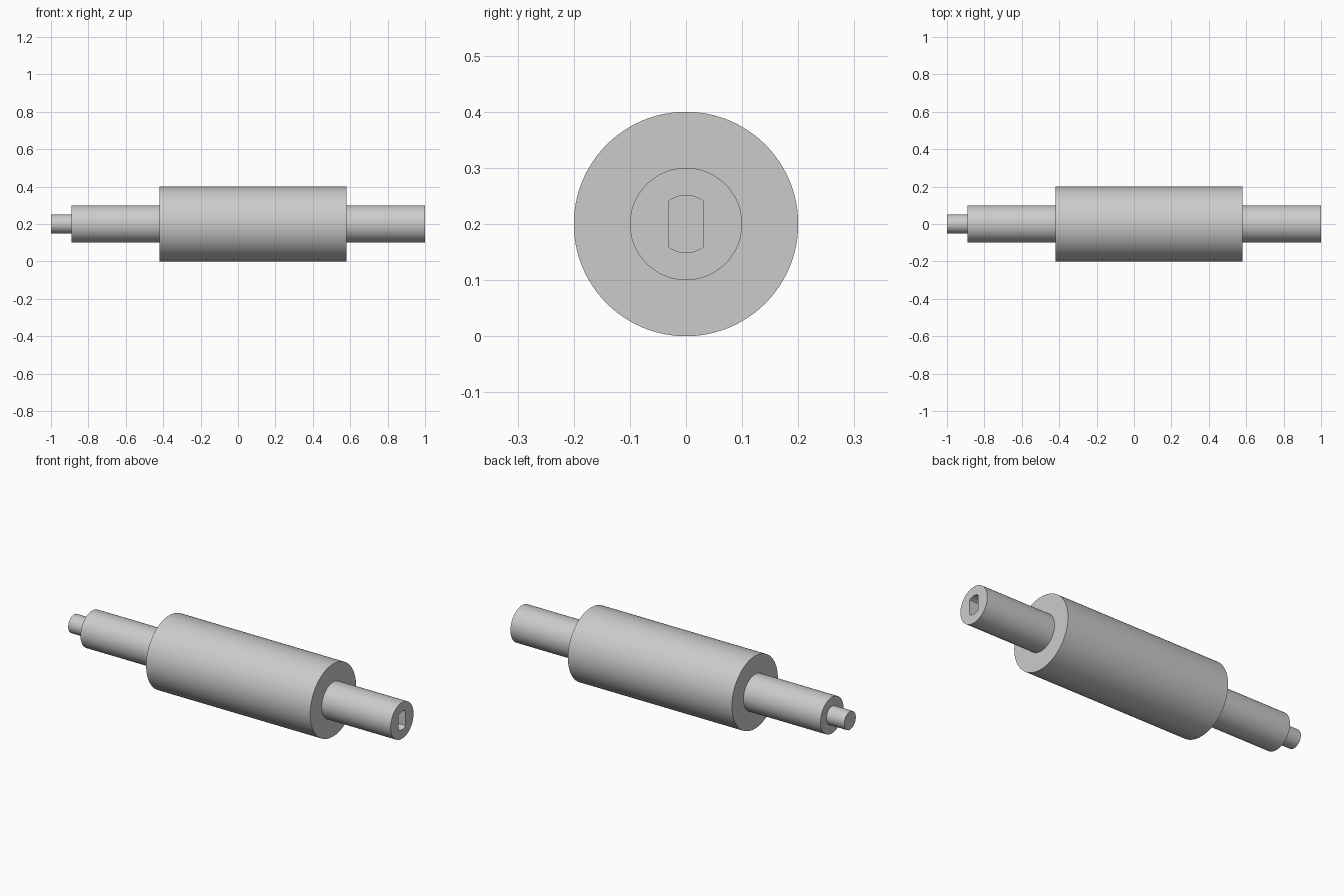
import bpy
import bmesh
from math import cos, sin, tau

cube = bpy.data.objects.get("Cube")
if cube:
    bpy.data.objects.remove(cube, do_unlink=True)

SEGMENTS = 96
AXIS_Z = 0.2
SLOT_HALF_WIDTH = 0.031

# Plain grey metal
steel = bpy.data.materials.new("grey_steel")
steel.use_nodes = True
steel.diffuse_color = (0.6, 0.6, 0.6, 1)
steel.node_tree.nodes["Principled BSDF"].inputs["Base Color"].default_value = (0.6, 0.6, 0.6, 1)


def add_ring(bm, x, radius, half_width=1.0):
    """Ring of vertices around the shaft axis, flattened at +/- half_width in y."""
    ring = []
    for i in range(SEGMENTS):
        a = tau * i / SEGMENTS
        y = max(-half_width, min(half_width, radius * sin(a)))
        ring.append(bm.verts.new((x, y, AXIS_Z + radius * cos(a))))
    return ring


def bridge(bm, a, b):
    for i in range(SEGMENTS):
        j = (i + 1) % SEGMENTS
        bm.faces.new((a[i], a[j], b[j], b[i]))


bm = bmesh.new()

# Outer steps: drive pin, left-hand journal, wide barrel, right-hand journal
steps = [(-1.0, -0.89, 0.05), (-0.89, -0.42, 0.1), (-0.42, 0.58, 0.2), (0.58, 1.0, 0.1)]
rings = []
for start, end, radius in steps:
    rings += [add_ring(bm, start, radius), add_ring(bm, end, radius)]

# Double-flatted blind socket in the +x end
rings += [add_ring(bm, x, 0.051, SLOT_HALF_WIDTH) for x in (1.0, 0.89)]

for a, b in zip(rings, rings[1:]):
    bridge(bm, a, b)

# Pin end cap and socket floor
bm.faces.new(rings[0])
bm.faces.new(rings[-1])
bmesh.ops.recalc_face_normals(bm, faces=bm.faces[:])

mesh = bpy.data.meshes.new("stepped_roller_shaft")
bm.to_mesh(mesh)
bm.free()
mesh.materials.append(steel)
shaft = bpy.data.objects.new("stepped_roller_shaft", mesh)
bpy.context.collection.objects.link(shaft)

# Smooth round walls, crisp shoulders
bpy.ops.object.select_all(action="DESELECT")
shaft.select_set(True)
bpy.context.view_layer.objects.active = shaft
bpy.ops.object.shade_smooth_by_angle(angle=0.5)
